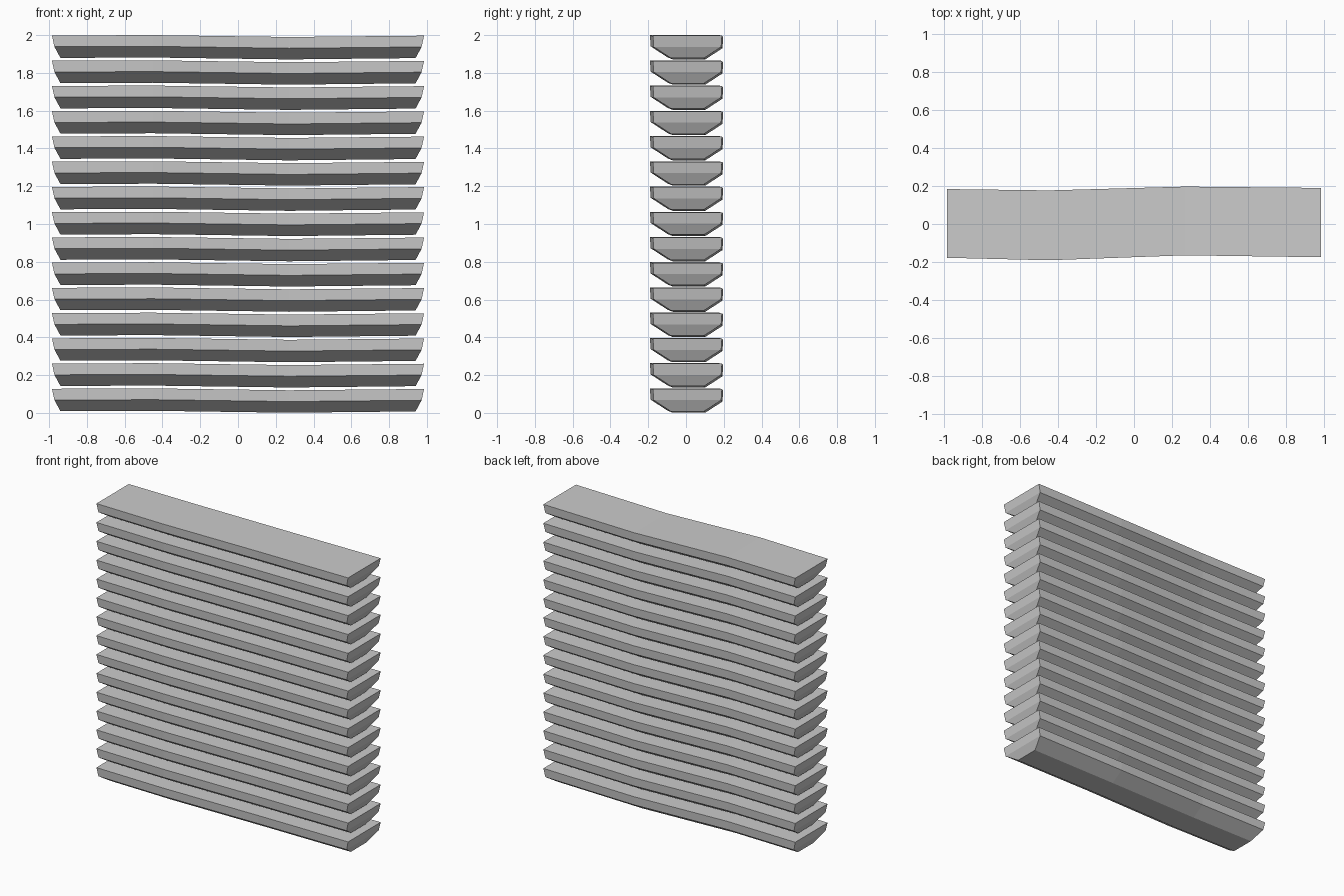
import bpy, bmesh

if "Cube" in bpy.data.objects:
    bpy.data.objects.remove(bpy.data.objects["Cube"])

COUNT, PITCH = 15, 0.1336

# stations along the plank: x fraction, front y, back y, height offset
stations = [(-1.0, -0.178, 0.184, -0.002),
            (-0.45, -0.191, 0.177, 0.0),
            (0.27, -0.165, 0.197, -0.010),
            (1.0, -0.175, 0.190, -0.003)]
# levels from top to bottom: z, half length, inset of the long sides
levels = [(0.1296, 0.985, 0.0), (0.070, 0.972, 0.004), (0.011, 0.940, 0.095)]


def make_plank(name):
    bm = bmesh.new()
    rings = []
    for i, (fx, front, back, dz) in enumerate(stations):
        def vert(level, is_back):
            z, half, inset = level
            x = fx * half if abs(fx) == 1 else fx
            y = back - inset if is_back else front + inset
            return bm.verts.new((x, y, z + dz))
        rings.append([vert(l, False) for l in levels] +
                     [vert(l, True) for l in reversed(levels)])
    n = len(rings[0])
    for a, b in zip(rings, rings[1:]):
        for k in range(n):
            bm.faces.new((a[k], a[(k + 1) % n], b[(k + 1) % n], b[k]))
    # each end has an upper and a lower facet
    for r in (rings[0], rings[-1]):
        bm.faces.new((r[0], r[1], r[4], r[5]))
        bm.faces.new((r[1], r[2], r[3], r[4]))
    bmesh.ops.recalc_face_normals(bm, faces=bm.faces)
    mesh = bpy.data.meshes.new(name)
    bm.to_mesh(mesh)
    bm.free()
    obj = bpy.data.objects.new(name, mesh)
    bpy.context.collection.objects.link(obj)
    return obj


# stack of warped planks
planks = make_plank("plank_stack")
stack = planks.modifiers.new("stack", 'ARRAY')
stack.count = COUNT
stack.use_relative_offset = False
stack.use_constant_offset = True
stack.constant_offset_displace = (0, 0, PITCH)
